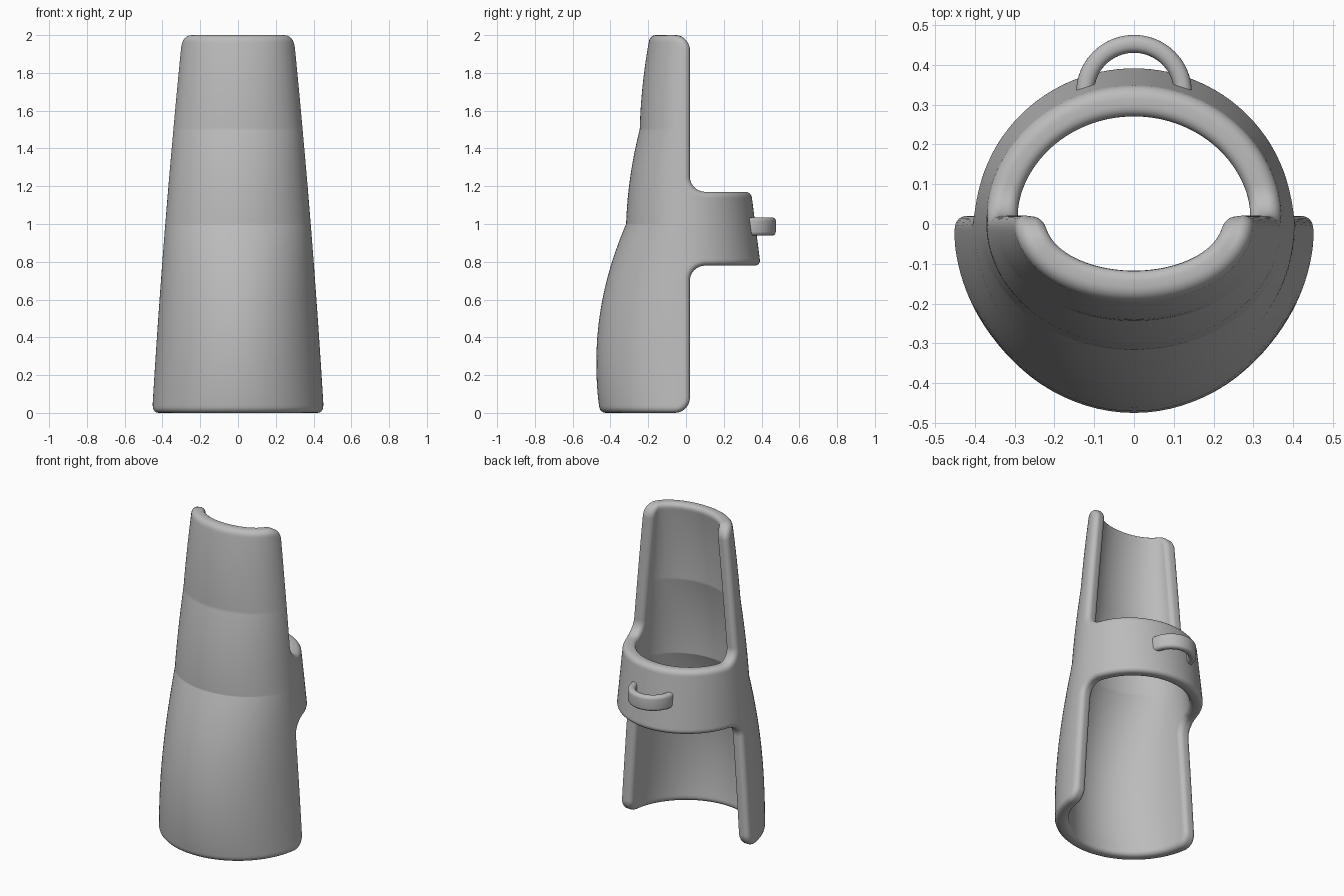
import bpy, bmesh
from math import sin, cos, acos, sqrt, hypot, pi

cube = bpy.data.objects.get("Cube")
if cube:
    bpy.data.objects.remove(cube)

HALF = 0.039            # half of the wall thickness
ROUND = 0.03            # rounding of the rims
CORNER = 0.08           # corner and fillet radius of the side outline
WALL_Y, BAND_Y = 0.02, 0.10
CORNER_Y = WALL_Y - CORNER
BAND_LOW, BAND_HIGH, HEIGHT = 0.78, 1.17, 2.0

grey = bpy.data.materials.new("plain grey")
grey.use_nodes = True
grey.diffuse_color = (0.5, 0.5, 0.5, 1)
grey.node_tree.nodes["Principled BSDF"].inputs["Base Color"].default_value = (0.5, 0.5, 0.5, 1)


def through(points, z):
    """Smooth curve through a few (height, value) points."""
    total = 0
    for zi, value in points:
        for zj, _ in points:
            if zj != zi:
                value *= (z - zj) / (zi - zj)
        total += value
    return total


# Outline of the sleeve: half width, front depth in three panels, back depth
WIDTH = [(0, .455), (1, .385), (2, .295)]
PANELS = [(1.0, [(0, .455), (.3, .475), (.7, .42), (1, .317)]),
          (1.5, [(1, .317), (1.25, .295), (1.5, .245)]),
          (9.0, [(1.5, .245), (1.75, .228), (2, .19)])]
BACK = [(BAND_LOW, .395), (BAND_HIGH, .345)]


def radii(z, at_back):
    front = next(p for top, p in PANELS if z <= top + 1e-9)
    return through(WIDTH, z) - HALF, through(BACK if at_back else front, z) - HALF


def end_y(z):
    """Depth at which the open wall stops at this height."""
    e, band = (z, BAND_LOW) if z < 1 else (HEIGHT - z, HEIGHT - BAND_HIGH)
    if e < CORNER:
        return CORNER_Y + sqrt(max(0, CORNER**2 - (CORNER - e)**2))
    if e < band - CORNER:
        return WALL_Y
    if e < band:
        return BAND_Y - sqrt(max(0, CORNER**2 - (e - band + CORNER)**2))
    return BAND_Y


def rim_distance(y, e, band):
    if e >= band - CORNER:
        return e - band if y > BAND_Y else hypot(y - BAND_Y, e - band + CORNER) - CORNER
    if e < CORNER and y > CORNER_Y:
        return CORNER - hypot(y - CORNER_Y, CORNER - e)
    return min(WALL_Y - y, e)


def eased(a, b, n):
    return [a + (b - a) * (1 - cos(pi * i / n)) / 2 for i in range(n + 1)]


def finish(bm, name):
    bmesh.ops.recalc_face_normals(bm, faces=bm.faces)
    mesh = bpy.data.meshes.new(name)
    bm.to_mesh(mesh)
    bm.free()
    mesh.materials.append(grey)
    obj = bpy.data.objects.new(name, mesh)
    bpy.context.collection.objects.link(obj)
    bpy.ops.object.select_all(action='DESELECT')
    obj.select_set(True)
    bpy.context.view_layer.objects.active = obj
    bpy.ops.object.shade_smooth_by_angle(angle=0.8)
    return obj


# Rows are denser beside rims, fillets and panel seams
breaks = [0, CORNER, BAND_LOW - CORNER, BAND_LOW, BAND_LOW + .05, 1.0, BAND_HIGH - .05,
          BAND_HIGH, BAND_HIGH + CORNER, 1.5, HEIGHT - CORNER, HEIGHT]
rows = [0]
for low, high in zip(breaks, breaks[1:]):
    rows += eased(low, high, 10)[1:]


# Middle sheet of the wall: open front shell plus closed band behind
sheet = bmesh.new()


def add_patch(heights, angles_at):
    grid = []
    for z in heights:
        line = []
        for phi in angles_at(z):
            a, b = radii(z, cos(phi) < 0)
            line.append(sheet.verts.new((a * sin(phi), -b * cos(phi), z)))
        grid.append(line)
    for lower, upper in zip(grid, grid[1:]):
        for i in range(len(lower) - 1):
            sheet.faces.new((lower[i], lower[i + 1], upper[i + 1], upper[i]))


def end_angle(z):
    y = end_y(z)
    return acos(-y / radii(z, y > 0)[1])


add_patch(rows, lambda z: eased(-end_angle(z), end_angle(z), 72))
add_patch([z for z in rows if BAND_LOW - 1e-6 <= z <= BAND_HIGH + 1e-6],
          lambda z: [end_angle(z) + (2 * pi - 2 * end_angle(z)) * i / 48 for i in range(49)])
bmesh.ops.remove_doubles(sheet, verts=sheet.verts, dist=1e-5)

# Thicken the sheet, rounding it towards every rim
shell = bmesh.new()
sides = {}
for v in sheet.verts:
    x, y, z = v.co
    d = min(rim_distance(y, z, BAND_LOW), rim_distance(y, HEIGHT - z, HEIGHT - BAND_HIGH))
    d = max(0, min(d, ROUND))
    t = HALF - ROUND + sqrt(max(0, ROUND**2 - (ROUND - d)**2))
    a, b = radii(z, y > 0)
    nx, ny = x / a**2, y / b**2
    t /= hypot(nx, ny)
    sides[v] = [shell.verts.new((x + s * t * nx, y + s * t * ny, z)) for s in (1, -1)]
for f in sheet.faces:
    for side in (0, 1):
        shell.faces.new([sides[v][side] for v in f.verts])
for e in sheet.edges:
    if e.is_boundary:
        p, q = (sides[v] for v in e.verts)
        shell.faces.new((p[0], q[0], q[1], p[1]))
sheet.free()
finish(shell, "sleeve")

# Strap loop on the back of the band: a rounded bar swept along an arc
loop = bmesh.new()
CENTRE_Y, LOOP_Z, MID_R, BAR_T, BAR_H, BAR_ROUND = .33, .987, .123, .0225, .048, .02
section = []
for k, (sx, sz) in enumerate([(1, 1), (-1, 1), (-1, -1), (1, -1)]):
    for i in range(6):
        ang = (k + i / 5) * pi / 2
        section.append((sx * (BAR_T - BAR_ROUND) + BAR_ROUND * cos(ang),
                        sz * (BAR_H - BAR_ROUND) + BAR_ROUND * sin(ang)))
rings = []
for i in range(41):
    ang = pi * i / 40
    rings.append([loop.verts.new(((MID_R + r) * cos(ang), CENTRE_Y + (MID_R + r) * sin(ang), LOOP_Z + h))
                  for r, h in section])
for r0, r1 in zip(rings, rings[1:]):
    for i in range(len(section)):
        j = (i + 1) % len(section)
        loop.faces.new((r0[i], r0[j], r1[j], r1[i]))
loop.faces.new(rings[0])
loop.faces.new(rings[-1])
finish(loop, "strap_loop")
